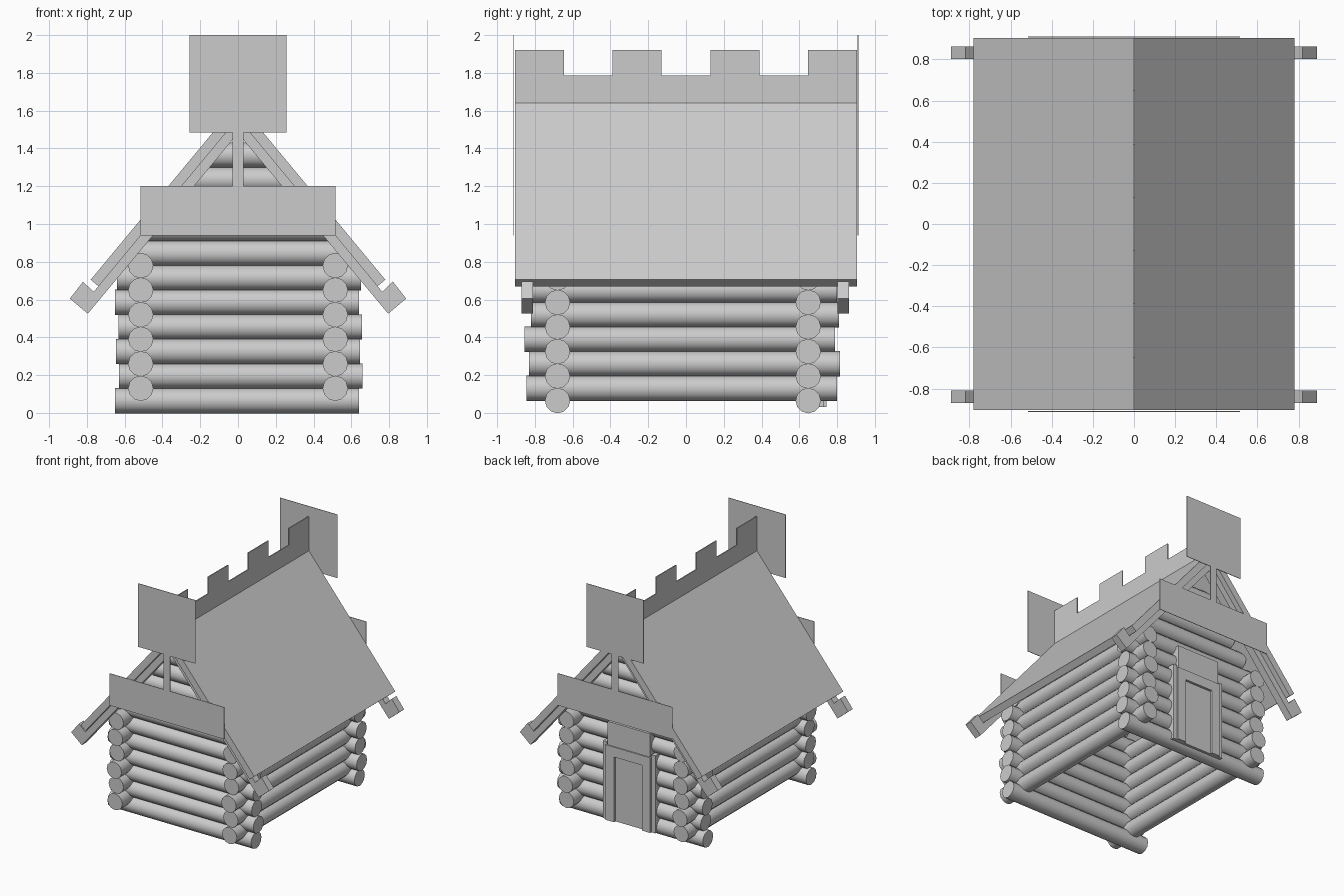
import bpy, bmesh, math
from mathutils import Matrix

if "Cube" in bpy.data.objects:
    bpy.data.objects.remove(bpy.data.objects["Cube"])


def finish(name, bm, smooth=False):
    bmesh.ops.recalc_face_normals(bm, faces=bm.faces)
    me = bpy.data.meshes.new(name)
    bm.to_mesh(me)
    bm.free()
    ob = bpy.data.objects.new(name, me)
    bpy.context.collection.objects.link(ob)
    if smooth:
        bpy.context.view_layer.objects.active = ob
        ob.select_set(True)
        bpy.ops.object.shade_smooth_by_angle(angle=math.radians(40))
        ob.select_set(False)
    return ob


def extrude(name, pts, lo, hi, axis='y'):
    """Extrude a 2D profile (x,z along y, or y,z along x)."""
    bm = bmesh.new()
    place = (lambda a, b, t: (a, t, b)) if axis == 'y' else (lambda a, b, t: (t, a, b))
    f0 = [bm.verts.new(place(a, b, lo)) for a, b in pts]
    f1 = [bm.verts.new(place(a, b, hi)) for a, b in pts]
    bm.faces.new(f0)
    bm.faces.new(f1)
    n = len(pts)
    for i in range(n):
        j = (i + 1) % n
        bm.faces.new((f0[i], f0[j], f1[j], f1[i]))
    return finish(name, bm)


def box(name, x0, x1, y0, y1, z0, z1):
    return extrude(name, [(x0, z0), (x1, z0), (x1, z1), (x0, z1)], y0, y1)


def log(name, axis, lo, hi, offset, z):
    bm = bmesh.new()
    bmesh.ops.create_cone(bm, cap_ends=True, segments=12, radius1=0.067,
                          radius2=0.067, depth=hi - lo)
    mid = (lo + hi) / 2
    if axis == 'x':
        m = Matrix.Translation((mid, offset, z)) @ Matrix.Rotation(math.pi / 2, 4, 'Y')
    else:
        m = Matrix.Translation((offset, mid, z)) @ Matrix.Rotation(math.pi / 2, 4, 'X')
    bmesh.ops.transform(bm, matrix=m, verts=bm.verts)
    return finish(name, bm, True)


# Front and back wall logs, shortened under the roof in the gable
shift = [-0.005, 0.015, 0, 0.012, -0.005, 0.005]
for side, y in (('front', -0.68), ('back', 0.647)):
    for k in range(11):
        z = 0.065 + 0.13 * k
        half = min(0.645, (1.55 - z) / 1.2)
        s = shift[k] if k < 6 else 0
        log(f'{side}_wall_log', 'x', -half + s, half + s, y, z)

# Side wall logs
ends = [(-0.845, 0.80), (-0.83, 0.815), (-0.855, 0.79), (-0.82, 0.81), (-0.84, 0.80), (-0.83, 0.80)]
for x in (-0.515, 0.515):
    for k, (lo, hi) in enumerate(ends):
        log('side_wall_log', 'y', lo, hi, x, 0.13 * (k + 1))

# Roof slab
extrude('roof', [(-0.78, 0.705), (0, 1.645), (0.78, 0.705), (0.738, 0.67),
                 (0, 1.56), (-0.738, 0.67)], -0.905, 0.905)

# Notched ridge crest
step = 1.81 / 7
crest = [(-0.905, 1.60)]
for i in range(7):
    z = 1.92 if i % 2 == 0 else 1.785
    crest += [(-0.905 + i * step, z), (-0.905 + (i + 1) * step, z)]
crest.append((0.905, 1.60))
extrude('ridge_crest', crest, -0.004, 0.004, 'x')

# Gable beams with raised block ends
beam = [(0, 1.56), (0.765, 0.64), (0.82, 0.695), (0.89, 0.605), (0.795, 0.525), (0, 1.48)]
for y in (-0.84, 0.832):
    for s in (-1, 1):
        extrude('gable_beam', [(s * a, b) for a, b in beam], y - 0.03, y + 0.03)

# Flat gable ornaments: square panel, post and cross board
for y in (-0.912, 0.91):
    box('gable_square', -0.257, 0.257, y - 0.002, y + 0.002, 1.485, 2.0)
    box('gable_post', -0.03, 0.03, y - 0.002, y + 0.002, 1.2, 1.485)
    box('gable_board', -0.515, 0.515, y - 0.002, y + 0.002, 0.94, 1.2)

# Doorway on the back wall
extrude('door_frame', [(-0.20, 0.03), (-0.20, 0.64), (0.20, 0.64), (0.20, 0.03),
                       (0.125, 0.03), (0.125, 0.56), (-0.125, 0.56), (-0.125, 0.03)], 0.66, 0.745)
box('door', -0.125, 0.125, 0.66, 0.725, 0.03, 0.56)
box('door_lintel', -0.19, 0.19, 0.66, 0.735, 0.64, 0.83)
for s in (-1, 1):
    a, b = sorted((s * 0.20, s * 0.235))
    box('door_post', a, b, 0.66, 0.73, 0.03, 0.66)
